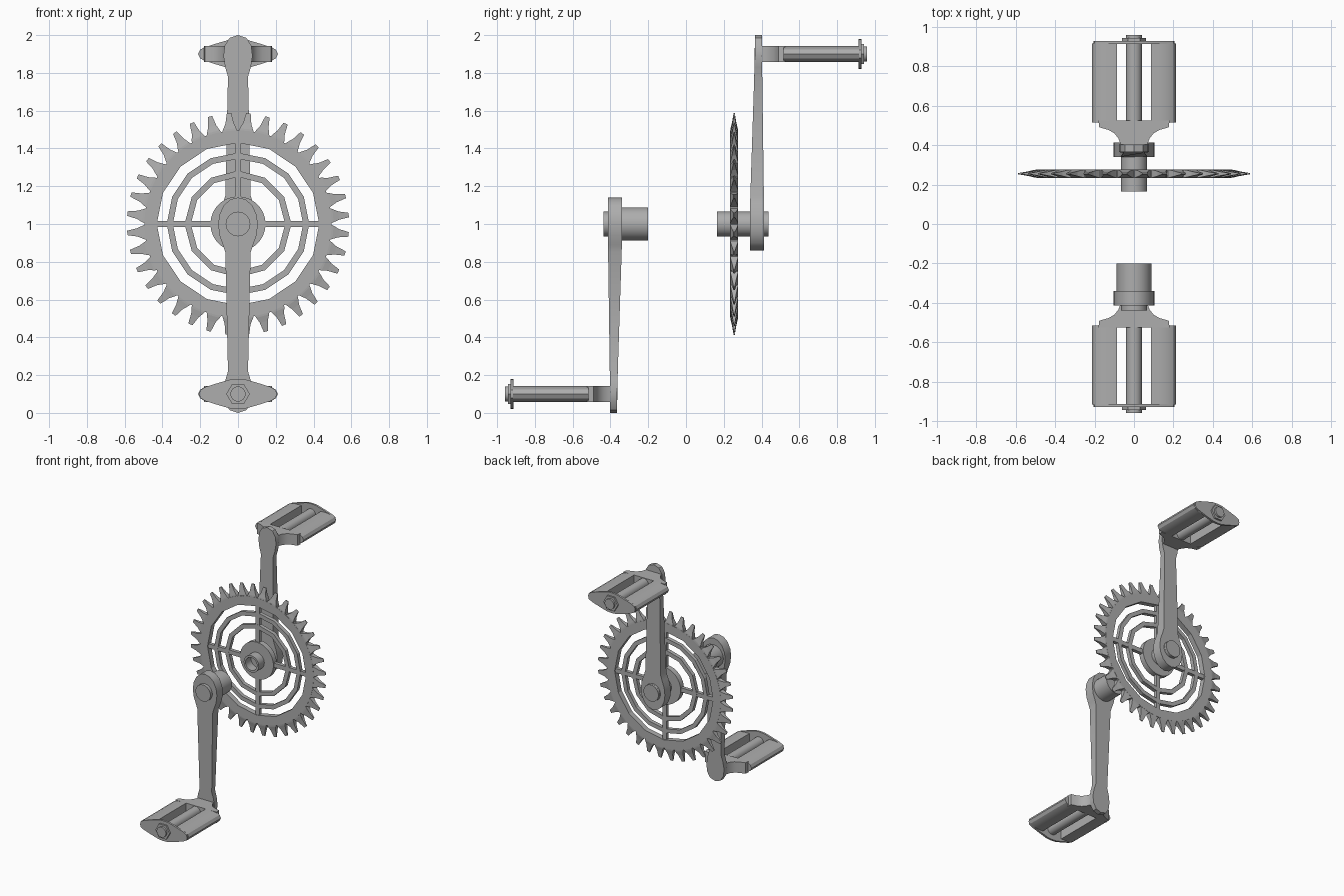
import bpy, bmesh
from math import pi, sin, cos, radians
from mathutils import Matrix, Vector

if "Cube" in bpy.data.objects:
    bpy.data.objects.remove(bpy.data.objects["Cube"], do_unlink=True)

STEEL = bpy.data.materials.new("grey_steel")
STEEL.use_nodes = True
GREY = (0.42, 0.42, 0.42, 1)
STEEL.diffuse_color = GREY
STEEL.node_tree.nodes["Principled BSDF"].inputs["Base Color"].default_value = GREY

HALF_TURN = Matrix.Translation((0, 0, 1)) @ Matrix.Rotation(pi, 4, "X") @ Matrix.Translation((0, 0, -1))


def loft(bm, loops, closed=False):
    """Skin a list of equal point loops; cap the ends unless closed on itself."""
    rows = [[bm.verts.new(p) for p in loop] for loop in loops]
    n = len(rows[0])
    pairs = list(zip(rows, rows[1:]))
    if closed:
        pairs.append((rows[-1], rows[0]))
    else:
        bm.faces.new(rows[0])
        bm.faces.new(rows[-1])
    for a, b in pairs:
        for i in range(n):
            j = (i + 1) % n
            bm.faces.new((a[i], a[j], b[j], b[i]))


def finish(name, bm, flip=False, smooth=True):
    bmesh.ops.recalc_face_normals(bm, faces=bm.faces)
    if flip:
        bm.transform(HALF_TURN)
    mesh = bpy.data.meshes.new(name)
    bm.to_mesh(mesh)
    bm.free()
    mesh.materials.append(STEEL)
    ob = bpy.data.objects.new(name, mesh)
    bpy.context.collection.objects.link(ob)
    if smooth:
        bpy.ops.object.select_all(action="DESELECT")
        ob.select_set(True)
        bpy.context.view_layer.objects.active = ob
        bpy.ops.object.shade_smooth_by_angle(angle=radians(30))


def circle(r, y, z, n=32):
    return [(r * cos(2 * pi * i / n), y, z + r * sin(2 * pi * i / n)) for i in range(n)]


def turned(name, profile, z, flip=False, n=32, smooth=True):
    """Round part along y from (radius, y) pairs."""
    bm = bmesh.new()
    loft(bm, [circle(r, y, z, n) for r, y in profile])
    finish(name, bm, flip, smooth)


def slab(name, outline, y0, y1, flip=False, smooth=True):
    """Outline in x and z, extruded along y."""
    bm = bmesh.new()
    loft(bm, [[(x, y, z) for x, z in outline] for y in (y0, y1)])
    finish(name, bm, flip, smooth)


def mirrored(half):
    return half + [(-x, v) for x, v in reversed(half) if x > 0]


# Crank arm, pedal and its fittings: built at the front, half-turned for the back
ARM = mirrored([(0, 1.14), (.04, 1.13), (.075, 1.10), (.098, 1.05), (.105, 1), (.098, .94),
                (.08, .89), (.067, .85), (.053, .22), (.068, .17), (.077, .11), (.07, .055),
                (.045, .015), (0, 0)])
PLATE = mirrored([(0, .18), (.04, .177), (.1, .16), (.17, .138), (.2, .122), (.205, .1),
                  (.2, .078), (.17, .062), (.1, .04), (.04, .023), (0, .02)])
YOKE = mirrored([(0, -.525), (.18, -.525), (.176, -.49), (.13, -.477), (.1, -.46),
                 (.08, -.435), (.07, -.41), (.065, -.385), (0, -.385)])
BLOCK = [(.086, .057), (.135, .057), (.175, .063), (.2, .077), (.212, .1),
         (.2, .123), (.175, .137), (.135, .143), (.086, .143)]


def crank_set(side, flip):
    bm = bmesh.new()
    taper = lambda z: min(1, max(0, (.9 - z) / .8))
    loft(bm, [[(x, -.413 + .011 * taper(z), z) for x, z in ARM],
              [(x, -.339 - .026 * taper(z), z) for x, z in ARM]])
    finish(side + "_crank_arm", bm, flip)

    bm = bmesh.new()
    loft(bm, [[(x, y, z) for x, y in YOKE] for z in (.057, .143)])
    finish(side + "_pedal_yoke", bm, flip)

    for s, hand in ((1, "left"), (-1, "right")):
        slab(f"{side}_pedal_{hand}_grip", [(s * x, z) for x, z in BLOCK], -.915, -.515, flip)
    slab(side + "_pedal_end_plate", PLATE, -.928, -.912, flip)
    turned(side + "_pedal_nut", [(.062, -.942), (.062, -.925)], .1, flip, 6, False)
    turned(side + "_pedal_spindle", [(.04, -.957), (.04, -.5)], .1, flip)
    turned(side + "_crank_cap", [(.065, -.437), (.065, -.4)], 1, flip)


crank_set("front", False)
crank_set("back", True)

# Front bearing sleeve
turned("front_bearing_sleeve", [(.088, -.345), (.088, -.2)], 1)

# Back axle with an open front end
turned("back_axle", [(.05, .3), (.05, .165), (.066, .165), (.066, .42)], 1)

# Chainring
CY = .255


def band(name, outer, inner, half, sides, inner_sides=None):
    """Flat ring; the hole may have fewer sides than the rim."""
    step = 2 * pi / (inner_sides or sides)

    def loop(r, y, faceted):
        pts = []
        for i in range(sides):
            a = 2 * pi * i / sides
            rr = r * cos(step / 2) / cos(a % step - step / 2) if faceted else r
            pts.append((rr * sin(a), y, 1 + rr * cos(a)))
        return pts

    f, b = CY - half, CY + half
    bm = bmesh.new()
    loft(bm, [loop(outer, f, False), loop(outer, b, False),
              loop(inner, b, True), loop(inner, f, True)], closed=True)
    finish(name, bm, smooth=False)


band("chainring_rim", .495, .43, .021, 144, 16)
band("chainring_middle_ring", .377, .345, .015, 16)
band("chainring_inner_ring", .283, .25, .015, 12)
turned("chainring_hub", [(.146, CY - .021), (.146, CY + .021)], 1)

# Four spokes
bm = bmesh.new()
for k in range(4):
    turn = Matrix.Translation((0, CY, 1)) @ Matrix.Rotation(k * pi / 2, 4, "Y")
    loft(bm, [[turn @ Vector((x, y, z)) for x, y in ((-.017, -.014), (.017, -.014), (.017, .014), (-.017, .014))]
              for z in (.1, .44)])
finish("chainring_spokes", bm, smooth=False)

# Teeth: radius, half width, half thickness, lean
TOOTH = [(.485, .043, .021, 0), (.505, .035, .019, 0), (.535, .022, .012, .002), (.588, .012, .003, .004)]
COUNT = 36
bm = bmesh.new()
for k in range(COUNT):
    turn = Matrix.Translation((0, CY, 1)) @ Matrix.Rotation((k + .5) * 2 * pi / COUNT, 4, "Y")
    loft(bm, [[turn @ Vector((lean + sx * w, sy * t, r)) for sx, sy in ((-1, -1), (1, -1), (1, 1), (-1, 1))]
              for r, w, t, lean in TOOTH])
finish("chainring_teeth", bm, smooth=False)
